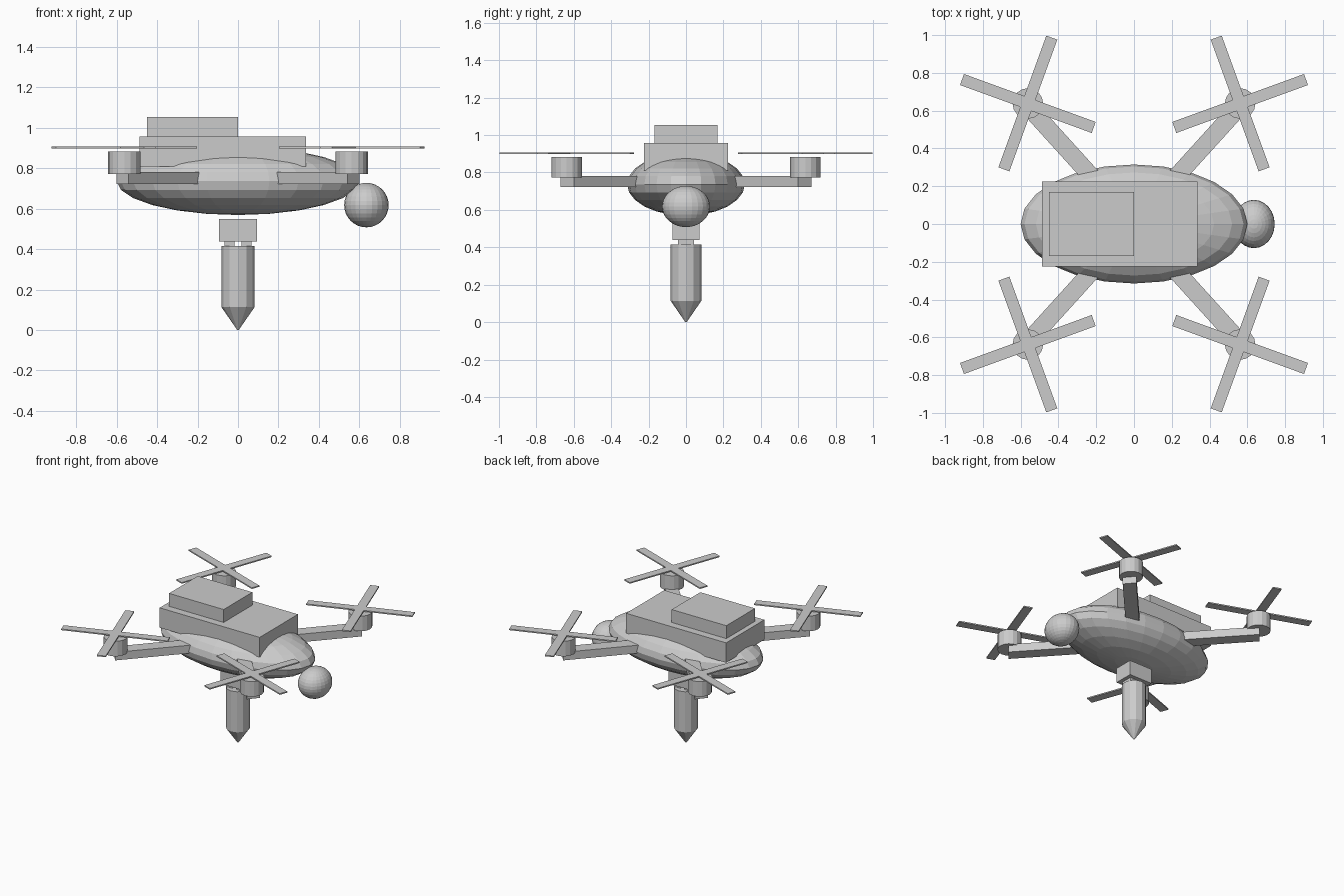
import bpy
import bmesh
from math import radians
from mathutils import Matrix, Vector

old = bpy.data.objects.get("Cube")
if old:
    bpy.data.objects.remove(old, do_unlink=True)

# Single light grey material
GREY = (0.6, 0.6, 0.6, 1)
mat = bpy.data.materials.new("light grey")
mat.use_nodes = True
mat.diffuse_color = GREY
mat.node_tree.nodes["Principled BSDF"].inputs["Base Color"].default_value = GREY


def finish(name, bm):
    bmesh.ops.recalc_face_normals(bm, faces=bm.faces[:])
    mesh = bpy.data.meshes.new(name)
    bm.to_mesh(mesh)
    bm.free()
    mesh.materials.append(mat)
    obj = bpy.data.objects.new(name, mesh)
    bpy.context.collection.objects.link(obj)
    return obj


def add_box(bm, center, size, angle=0):
    matrix = (Matrix.Translation(center) @ Matrix.Rotation(radians(angle), 4, 'Z')
              @ Matrix.Diagonal((*size, 1)))
    bmesh.ops.create_cube(bm, size=1, matrix=matrix)


def box(name, center, size):
    bm = bmesh.new()
    add_box(bm, center, size)
    return finish(name, bm)


def ellipsoid(name, center, radii, segments, rings):
    bm = bmesh.new()
    matrix = Matrix.Translation(center) @ Matrix.Diagonal((*radii, 1))
    bmesh.ops.create_uvsphere(bm, u_segments=segments, v_segments=rings,
                              radius=1, matrix=matrix)
    return finish(name, bm)


def cylinder(name, center, r_bottom, r_top, height, segments):
    bm = bmesh.new()
    bmesh.ops.create_cone(bm, cap_ends=True, segments=segments, radius1=r_bottom,
                          radius2=r_top, depth=height,
                          matrix=Matrix.Translation(center))
    return finish(name, bm)


# Hull, camera ball and top housings
ellipsoid("body", (0, 0, 0.737), (0.6, 0.315, 0.168), 24, 12)
ellipsoid("camera_ball", (0.635, 0, 0.618), (0.11, 0.128, 0.11), 24, 16)
box("battery_housing", (-0.076, 0, 0.884), (0.824, 0.45, 0.148))
box("top_module", (-0.225, 0, 1.006), (0.45, 0.337, 0.096))

# Hanging payload with its release block
box("release_block", (0, 0, 0.494), (0.188, 0.142, 0.11))
for side, x in (("left", 0.042), ("right", -0.042)):
    box(side + "_claw", (x, 0, 0.44), (0.05, 0.085, 0.07))
cylinder("payload_body", (0, 0, 0.264), 0.082, 0.082, 0.302, 12)
cylinder("payload_tip", (0, 0, 0.057), 0.004, 0.082, 0.113, 12)

# Four arms, each with a motor and a two-bar rotor
for sx, x_name in ((1, "left"), (-1, "right")):
    for sy, y_name in ((-1, "front"), (1, "back")):
        label = y_name + "_" + x_name
        hub = Vector((sx * 0.562, sy * 0.638, 0))

        bm = bmesh.new()
        inner = Vector((sx * 0.1, sy * 0.114, 0.722))
        outer = Vector((sx * 0.572, sy * 0.635, 0.722))
        across = Vector((sx * 0.03, -sy * 0.036, 0))
        base = bm.faces.new([bm.verts.new(p) for p in (
            inner - across, inner + across, outer + across, outer - across)])
        grown = bmesh.ops.extrude_face_region(bm, geom=[base])
        top = [v for v in grown["geom"] if isinstance(v, bmesh.types.BMVert)]
        bmesh.ops.translate(bm, verts=top, vec=(0, 0, 0.06))
        finish(label + "_arm", bm)

        cylinder(label + "_motor", hub + Vector((0, 0, 0.828)), 0.081, 0.081, 0.112, 16)

        bm = bmesh.new()
        for turn in (20, 110):
            add_box(bm, hub + Vector((0, 0, 0.903)), (0.742, 0.062, 0.009),
                    sx * sy * turn)
        finish(label + "_rotor", bm)
